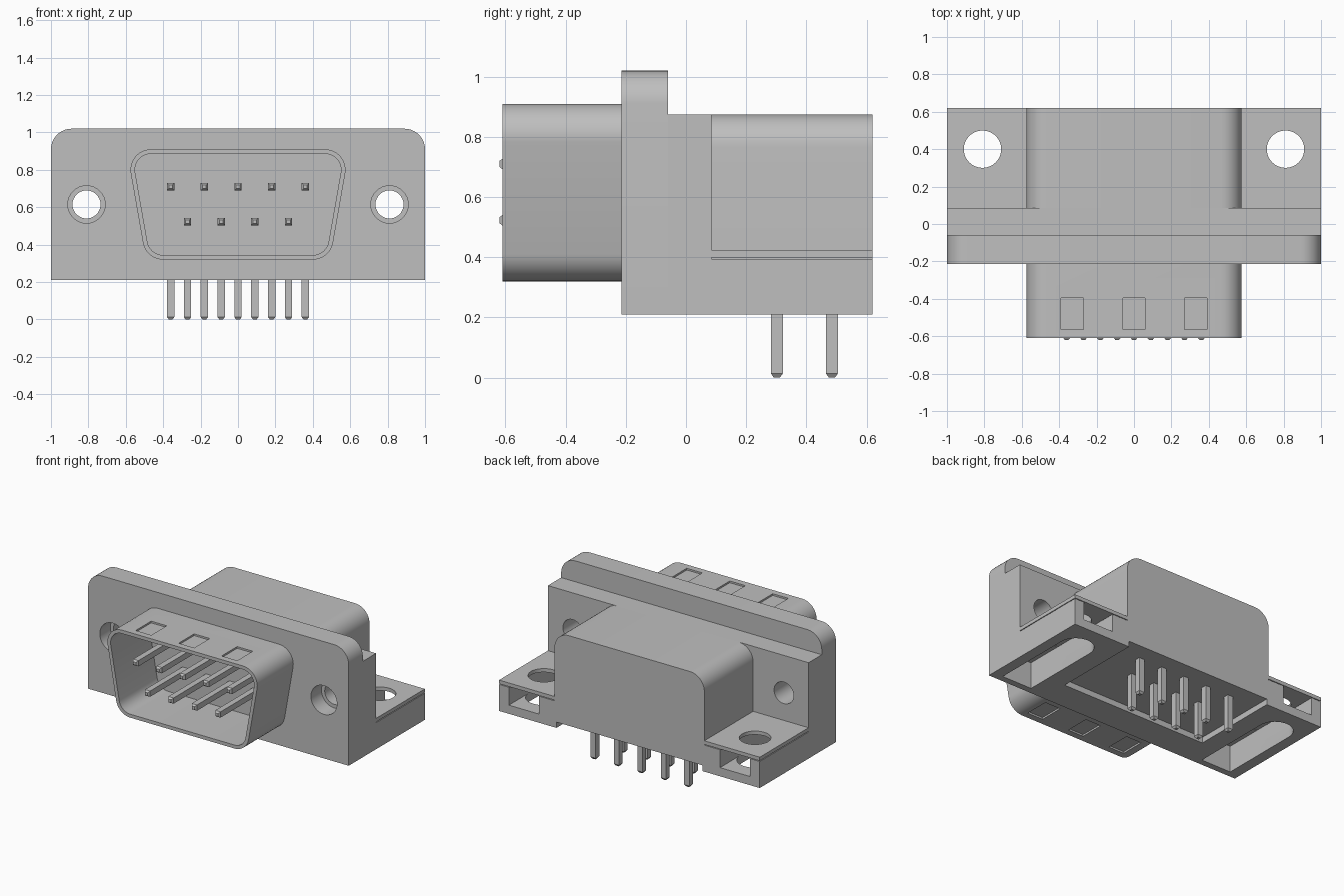
import bpy, bmesh, math
from mathutils import Vector

cube = bpy.data.objects.get("Cube")
if cube:
    bpy.data.objects.remove(cube, do_unlink=True)

grey = bpy.data.materials.new("light_grey")
grey.use_nodes = True
GREY = (0.52, 0.52, 0.52, 1)
grey.diffuse_color = GREY
grey.node_tree.nodes["Principled BSDF"].inputs["Base Color"].default_value = GREY


def loft(name, axis, sections):
    """Skin through outlines [(t, [(u, v), ...]), ...] stacked along an axis."""
    bm = bmesh.new()
    place = {"Y": lambda u, v, t: (u, t, v), "Z": lambda u, v, t: (u, v, t)}[axis]
    rings = [[bm.verts.new(place(u, v, t)) for u, v in pts] for t, pts in sections]
    for a, b in zip(rings, rings[1:]):
        n = len(a)
        for i in range(n):
            j = (i + 1) % n
            bm.faces.new((a[i], a[j], b[j], b[i]))
    bm.faces.new(rings[0])
    bm.faces.new(rings[-1])
    bmesh.ops.recalc_face_normals(bm, faces=bm.faces)
    me = bpy.data.meshes.new(name)
    bm.to_mesh(me)
    bm.free()
    me.materials.append(grey)
    ob = bpy.data.objects.new(name, me)
    bpy.context.collection.objects.link(ob)
    return ob


def prism(name, axis, pts, lo, hi):
    return loft(name, axis, [(lo, pts), (hi, pts)])


def rect(u0, u1, v0, v1):
    return [(u0, v0), (u1, v0), (u1, v1), (u0, v1)]


def box(name, x0, x1, y0, y1, z0, z1):
    return prism(name, "Z", rect(x0, x1, y0, y1), z0, z1)


def circle(u, v, r, n=32):
    return [(u + r * math.cos(2 * math.pi * i / n),
             v + r * math.sin(2 * math.pi * i / n)) for i in range(n)]


def rounded(corners, steps=9):
    """Polygon from (u, v, radius) corners, each rounded by an arc."""
    out = []
    n = len(corners)
    for i, (u, v, r) in enumerate(corners):
        p = Vector((u, v))
        if r == 0:
            out.append((u, v))
            continue
        a = (Vector(corners[i - 1][:2]) - p).normalized()
        b = (Vector(corners[(i + 1) % n][:2]) - p).normalized()
        half = a.angle(b) / 2
        c = p + (a + b).normalized() * (r / math.sin(half))
        s = p + a * (r / math.tan(half)) - c
        e = p + b * (r / math.tan(half)) - c
        sweep = s.angle_signed(e)
        start = math.atan2(s.y, s.x)
        for k in range(steps + 1):
            t = start - sweep * k / steps
            out.append((c.x + r * math.cos(t), c.y + r * math.sin(t)))
    return out


def cut(targets, cutter):
    """Subtract the cutter from every target, then drop it."""
    for ob in targets:
        mod = ob.modifiers.new("cut", "BOOLEAN")
        mod.operation, mod.solver, mod.object = "DIFFERENCE", "EXACT", cutter
        dg = bpy.context.evaluated_depsgraph_get()
        dg.update()
        me = bpy.data.meshes.new_from_object(ob.evaluated_get(dg))
        ob.modifiers.clear()
        old = ob.data
        ob.data = me
        bpy.data.meshes.remove(old)
    bpy.data.objects.remove(cutter, do_unlink=True)


def d_outline(inset):
    """Rounded trapezoid of the shell; inset moves every side inward."""
    tan = math.tan(math.radians(10))
    top, bot, r = 0.91 - inset, 0.32 + inset, 0.11 - inset
    side = lambda z: 0.596 - (0.91 - z) * tan - inset / math.cos(math.radians(10))
    return rounded([(-side(bot), bot, r), (side(bot), bot, r),
                    (side(top), top, r), (-side(top), top, r)])


# Housing: front flange, step behind it, rear block
flange = prism("flange", "Y", rounded([(-1, 0.21, 0), (1, 0.21, 0),
                                       (1, 1.02, 0.11), (-1, 1.02, 0.11)]), -0.215, -0.06)
step = box("housing_step", -1, 1, -0.06, 0.085, 0.21, 0.875)
block = prism("rear_block", "Y", rounded([(-0.575, 0.21, 0), (0.575, 0.21, 0),
                                          (0.575, 0.875, 0.11), (-0.575, 0.875, 0.11)]),
              0.085, 0.62)

# D-shaped shell, hollow into the flange
shell = prism("front_shell", "Y", d_outline(0), -0.61, -0.213)
cut([shell, flange], prism("cutter", "Y", d_outline(0.024), -0.7, -0.195))

# Shallow dents on the shell's top and bottom
for x in (-0.33, 0, 0.33):
    for z in (0.91, 0.32):
        cut([shell], box("cutter", x - 0.06, x + 0.06, -0.565, -0.395, z - 0.012, z + 0.012))

# Mounting ears with top plates, screw holes and slots
for side, s in (("left", 1), ("right", -1)):
    xa, xb = sorted((s * 0.575, s * 1.0))
    cx = s * 0.81
    ear = box(side + "_ear", xa, xb, 0.085, 0.62, 0.21, 0.394)
    plate = box(side + "_ear_plate", xa, xb, 0.085, 0.62, 0.399, 0.424)
    cut([plate], prism("cutter", "Z", circle(cx, 0.40, 0.1), 0.3, 0.5))
    # flange screw hole with counterbore
    cut([flange], prism("cutter", "Y", circle(cx, 0.615, 0.1), -0.3, -0.1))
    cut([flange, step], prism("cutter", "Y", circle(cx, 0.615, 0.075), -0.3, 0.2))
    # pocket open at the rear
    cut([flange, step], box("cutter", cx - 0.115, cx + 0.115, -0.17, 0.2, 0.27, 0.394))
    cut([ear], box("cutter", cx - 0.115, cx + 0.115, 0.0, 0.7, 0.27, 0.45))
    # slot in the underside, round at the rear end
    slot = rounded([(cx - 0.115, -0.17, 0), (cx + 0.115, -0.17, 0),
                    (cx + 0.115, 0.515, 0.1149), (cx - 0.115, 0.515, 0.1149)])
    cut([flange, step, ear], prism("cutter", "Z", slot, 0.1, 0.3))

# Recess under the housing, open at the rear
cut([step, block], box("cutter", -0.56, 0.56, -0.005, 0.7, 0.1, 0.25))


def pin(name, axis, u, v, tip, root):
    """Square pin with a chamfered tip."""
    sq = lambda h: rect(u - h, u + h, v - h, v + h)
    d = math.copysign(0.014, root - tip)
    loft(name, axis, [(tip, sq(0.010)), (tip + d, sq(0.020)), (root, sq(0.020))])


# Nine contacts: five upper (rear row below), four lower (front row below)
for row, count, z, y in (("upper", 5, 0.71, 0.485), ("lower", 4, 0.523, 0.302)):
    for i in range(count):
        x = (i - (count - 1) / 2) * 0.18
        pin(f"{row}_contact_{i + 1}", "Y", x, z, -0.62, -0.18)
        pin(f"{row}_solder_tail_{i + 1}", "Z", x, y, 0.0, 0.27)

# Smooth shading on the round parts, sharp edges kept
bpy.ops.object.select_all(action="DESELECT")
for ob in (flange, step, block, shell, *[o for o in bpy.data.objects if "_ear" in o.name]):
    ob.select_set(True)
    bpy.context.view_layer.objects.active = ob
bpy.ops.object.shade_smooth_by_angle(angle=math.radians(30))
